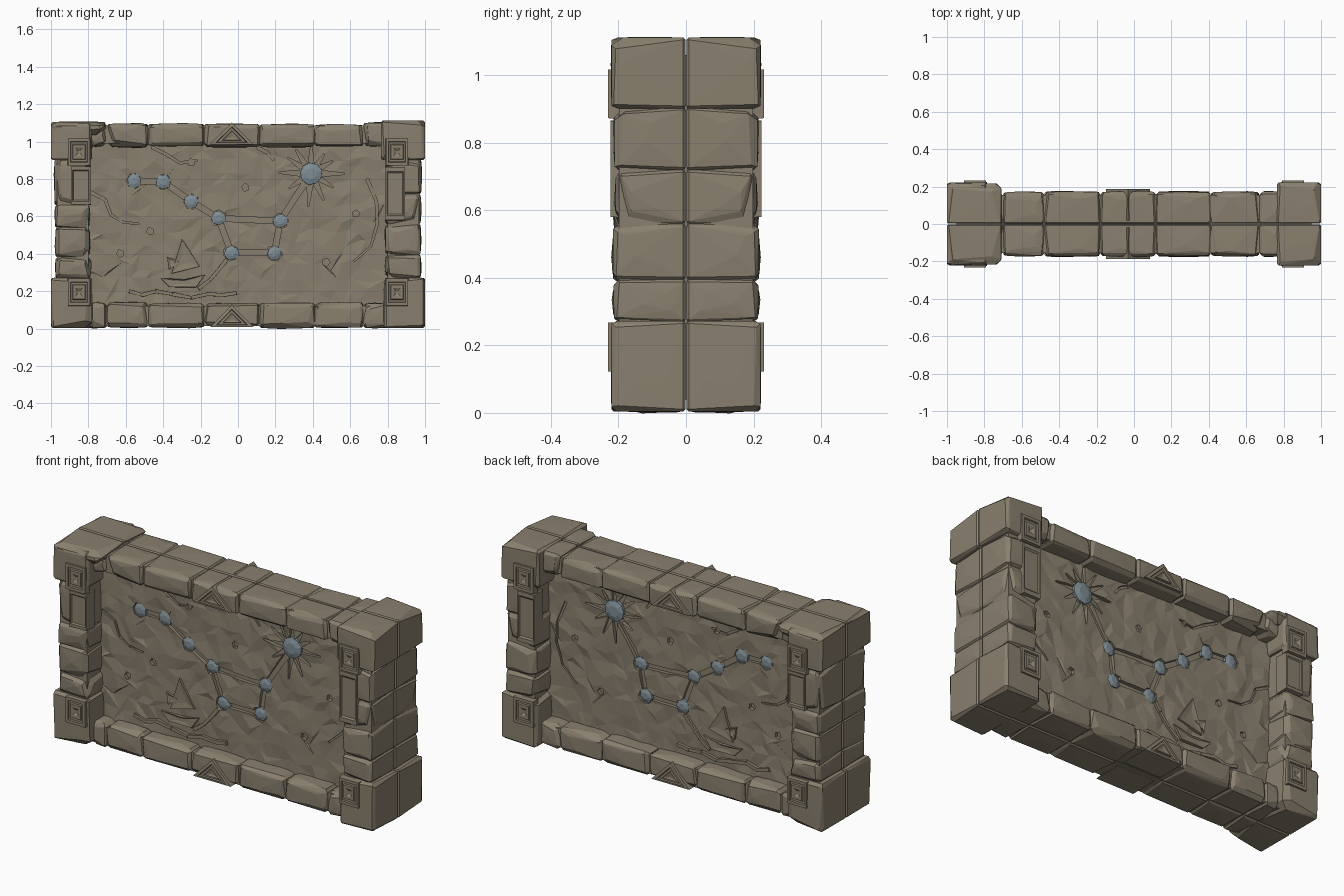
import bpy, bmesh, math, random
from mathutils import Vector

if "Cube" in bpy.data.objects:
    bpy.data.objects.remove(bpy.data.objects["Cube"])

random.seed(7)
R = random.uniform


def material(name, col):
    m = bpy.data.materials.new(name)
    m.diffuse_color = (*col, 1)
    m.use_nodes = True
    m.node_tree.nodes["Principled BSDF"].inputs["Base Color"].default_value = m.diffuse_color
    return m


STONE = material("weathered stone", (0.25, 0.215, 0.157))
CRYSTAL = material("pale blue crystal", (0.215, 0.27, 0.30))
PY = -0.083  # depth of the sunken panel


def finish(bm, name, mat, mirror=True):
    bmesh.ops.recalc_face_normals(bm, faces=bm.faces)
    me = bpy.data.meshes.new(name)
    bm.to_mesh(me)
    bm.free()
    me.materials.append(mat)
    ob = bpy.data.objects.new(name, me)
    bpy.context.collection.objects.link(ob)
    if mirror:
        add_mirror(ob)
    return ob


def add_mirror(ob):
    # the back is a mirror copy of the front
    m = ob.modifiers.new("back_half", 'MIRROR')
    m.use_axis = (False, True, False)
    m.use_mirror_merge = False


def stone(bm, x0, x1, z0, z1, y0, y1=-0.0015, c=0.022, bulge=0.006):
    """Roughly chamfered block: convex hull of cut corners plus bulging points."""
    lo, hi = Vector((x0, y0, z0)), Vector((x1, y1, z1))
    mid, half = (lo + hi) / 2, (hi - lo) / 2
    pts = []
    for sx in (-1, 1):
        for sy in (-1, 1):
            for sz in (-1, 1):
                s = (sx, sy, sz)
                k = 1.8 if random.random() < 0.2 and sy < 0 else 1
                for ax in range(3):
                    p = []
                    for a in range(3):
                        cut = c * k * R(0.3, 1.0)
                        if sy > 0:
                            cut = min(cut, 0.007)
                        p.append(mid[a] + s[a] * (half[a] - (0 if a == ax else cut)))
                    pts.append(p)
    for ax in range(3):
        for sg in (-1, 1):
            if ax == 1 and sg > 0:
                continue
            for _ in range(3):
                p = [mid[a] + half[a] * R(-0.7, 0.7) for a in range(3)]
                p[ax] = mid[ax] + sg * (half[ax] + R(0, bulge))
                pts.append(p)
    vs = [bm.verts.new(p) for p in pts]
    res = bmesh.ops.convex_hull(bm, input=vs)
    junk = {g for g in res["geom_interior"] + res["geom_unused"] if isinstance(g, bmesh.types.BMVert)}
    bmesh.ops.delete(bm, geom=list(junk), context='VERTS')


def relief(bm, pts, steps):
    """Stepped relief: an x-z outline scaled to each (scale, y) step."""
    n = len(pts)
    cx, cz = sum(p[0] for p in pts) / n, sum(p[1] for p in pts) / n
    rings = [[bm.verts.new((cx + (x - cx) * s, y, cz + (z - cz) * s)) for x, z in pts]
             for s, y in steps]
    for a, b in zip(rings, rings[1:]):
        for i in range(n):
            bm.faces.new((a[i], a[(i + 1) % n], b[(i + 1) % n], b[i]))
    bm.faces.new(rings[0])
    bm.faces.new(rings[-1])


def rect(x0, x1, z0, z1):
    return [(x0, z0), (x1, z0), (x1, z1), (x0, z1)]


def ngon(x, z, r, n, jit=0.0):
    a0 = R(0, 1)
    return [(x + r * (1 + R(-jit, jit)) * math.cos(a0 + i * math.tau / n),
             z + r * (1 + R(-jit, jit)) * math.sin(a0 + i * math.tau / n)) for i in range(n)]


def bar(p, q, w0, w1, ext=0.0):
    d = (Vector(q) - Vector(p)).normalized()
    p, q = Vector(p) - d * ext, Vector(q) + d * ext
    nx, nz = -d.y / 2, d.x / 2
    return [(p[0] + nx * w0, p[1] + nz * w0), (p[0] - nx * w0, p[1] - nz * w0),
            (q[0] - nx * w1, q[1] - nz * w1), (q[0] + nx * w1, q[1] + nz * w1)]


# corner blocks
bm = bmesh.new()
for x0, x1, z0, z1 in ((0.78, 0.999, 0.004, 0.272), (-0.999, -0.78, 0.004, 0.272),
                       (0.765, 0.999, 0.902, 1.112), (-0.999, -0.78, 0.902, 1.10)):
    stone(bm, x0, x1, z0, z1, -0.221, c=0.022, bulge=0.002)
stone(bm, -0.997, -0.71, 1.035, 1.106, -0.217, c=0.03, bulge=0.003)
finish(bm, "corner_blocks", STONE)

# column stones
bm = bmesh.new()
for sgn, zs in ((1, (0.27, 0.395, 0.56, 0.72, 0.905)), (-1, (0.27, 0.38, 0.54, 0.66, 0.905))):
    for z0, z1 in zip(zs, zs[1:]):
        xi, xo = R(0.785, 0.80), R(0.972, 0.982)
        a, b = sorted((sgn * xi, sgn * xo))
        stone(bm, a, b, z0, z1, -R(0.208, 0.216), c=0.027)
finish(bm, "column_stones", STONE)

# top and bottom rail stones
bm = bmesh.new()
xs = (-0.80, -0.70, -0.48, -0.18, 0.115, 0.41, 0.67, 0.80)
for z0, z1 in ((0.978, 1.094), (0.01, 0.133)):
    for x0, x1 in zip(xs, xs[1:]):
        stone(bm, x0 + 0.001, x1 - 0.001, z0 + R(-0.008, 0.006), z1 + R(-0.006, 0.006),
              -R(0.166, 0.173), c=0.024)
finish(bm, "rail_stones", STONE)

# core filling the joints
bm = bmesh.new()
for r, y in ((rect(0.80, 0.968, 0.03, 1.08), -0.198), (rect(-0.968, -0.80, 0.03, 1.08), -0.198),
             (rect(-0.8, 0.8, 0.99, 1.085), -0.155), (rect(-0.8, 0.8, 0.015, 0.12), -0.155)):
    relief(bm, r, ((1, -0.003), (1, y)))
relief(bm, rect(-0.95, 0.95, 0.04, 1.06), ((1, 0), (1, -0.05)))
finish(bm, "joint_core", STONE)

# carved frames: squares at corners, tall frames on columns, triangles on rails
bm = bmesh.new()
for s in (-1, 1):
    for z in (0.945, 0.195):
        relief(bm, rect(s * 0.85 - 0.062, s * 0.85 + 0.062, z - 0.075, z + 0.075),
               ((1, -0.19), (0.96, -0.2315), (0.74, -0.2315), (0.7, -0.2235), (0.55, -0.2235),
                (0.5, -0.2305), (0.3, -0.2305), (0.08, -0.222)))
for x0, x1, z0, z1 in ((0.785, 0.895, 0.575, 0.87), (-0.895, -0.785, 0.66, 0.87)):
    relief(bm, rect(x0, x1, z0, z1), ((1, -0.15), (0.96, -0.224), (0.8, -0.224), (0.74, -0.217)))
for zb, zt in ((0.985, 1.102), (0.008, 0.127)):
    relief(bm, [(-0.15, zb), (0.085, zb), (-0.0325, zt)],
           ((1, -0.02), (1, -0.186), (0.72, -0.188), (0.66, -0.179), (0.45, -0.179),
            (0.4, -0.187), (0.1, -0.183)))
finish(bm, "carved_frames", STONE)

# rough central panel
bm = bmesh.new()
NX, NZ = 26, 15
g = {}
for i in range(NX + 1):
    for j in range(NZ + 1):
        inner = 0 < i < NX and 0 < j < NZ
        jx, jz = (R(-0.024, 0.024), R(-0.024, 0.024)) if inner else (0, 0)
        g[i, j] = bm.verts.new((-0.83 + 1.66 * i / NX + jx, PY + R(-0.006, 0.006),
                                0.07 + 0.97 * j / NZ + jz))
for i in range(NX):
    for j in range(NZ):
        a, b, c, d = g[i, j], g[i + 1, j], g[i + 1, j + 1], g[i, j + 1]
        for f in (((a, b, c), (a, c, d)) if random.random() < 0.5 else ((a, b, d), (b, c, d))):
            bm.faces.new(f)
res = bmesh.ops.extrude_face_region(bm, geom=list(bm.faces), use_keep_orig=True)
for v in res["geom"]:
    if isinstance(v, bmesh.types.BMVert):
        v.co.y = -0.001
panel = finish(bm, "rough_panel", STONE, mirror=False)

# cutter: star lines, sun rays, pits and cracks
stars = [(-0.555, 0.79), (-0.40, 0.785), (-0.25, 0.68), (-0.105, 0.59),
         (-0.035, 0.405), (0.195, 0.405), (0.225, 0.575)]
sun = (0.39, 0.83)
bm = bmesh.new()


def cut(pts, deep=0.018):
    relief(bm, pts, ((1, -0.2), (1, PY + deep + R(-0.002, 0.002))))


for p, q in list(zip(stars, stars[1:])) + [(stars[6], stars[3]), (stars[6], sun)]:
    cut(bar(p, q, 0.03, 0.03))
for k in range(12):
    a, l = k * math.tau / 12 + R(-0.1, 0.1), R(0.12, 0.18)
    cut(bar(sun, (sun[0] + l * math.cos(a), sun[1] + l * math.sin(a)), 0.044, 0.007))
for x, z in stars:
    cut(ngon(x, z, 0.042, 7, 0.1))
for x, z in ((-0.47, 0.52), (0.04, 0.755), (0.63, 0.615), (0.47, 0.355), (-0.63, 0.4), (-0.25, 0.89)):
    cut(ngon(x, z, 0.021, 5, 0.15))
cracks = [[(0.69, 0.80), (0.74, 0.68), (0.745, 0.56), (0.71, 0.44), (0.62, 0.36)],
          [(-0.46, 0.97), (-0.38, 0.93), (-0.31, 0.885), (-0.22, 0.9)],
          [(-0.79, 0.73), (-0.71, 0.69), (-0.68, 0.61), (-0.62, 0.57), (-0.53, 0.56)],
          [(0.10, 0.97), (0.16, 0.94), (0.19, 0.90)]]
for cr in cracks:
    for k, (p, q) in enumerate(zip(cr, cr[1:])):
        cut(bar(p, q, 0.016 - 0.002 * k, 0.014 - 0.002 * k), 0.012)
cutter = finish(bm, "groove_cutter", STONE, mirror=False)
cutter.hide_render = True
cutter.display_type = 'WIRE'
bo = panel.modifiers.new("grooves", 'BOOLEAN')
bo.operation, bo.solver, bo.use_self, bo.object = 'DIFFERENCE', 'EXACT', True, cutter
add_mirror(panel)

# sailing boat and waves in relief
bm = bmesh.new()
for sail in ([(-0.36, 0.29), (-0.20, 0.33), (-0.30, 0.485)], [(-0.38, 0.385), (-0.31, 0.36), (-0.37, 0.31)],
             [(-0.42, 0.27), (-0.37, 0.22), (-0.22, 0.22), (-0.17, 0.29), (-0.28, 0.265)]):
    relief(bm, sail, ((1, PY + 0.03), (0.94, PY - 0.013), (0.4, PY - 0.008)))
for line in ([(-0.58, 0.20), (-0.51, 0.18), (-0.44, 0.20), (-0.35, 0.185), (-0.25, 0.165),
              (-0.16, 0.185), (-0.08, 0.18), (-0.01, 0.19)],
             [(-0.21, 0.215), (-0.15, 0.26), (-0.09, 0.33), (-0.06, 0.37)]):
    for p, q in zip(line, line[1:]):
        relief(bm, bar(p, q, R(0.02, 0.026), R(0.018, 0.024), 0.006),
               ((1, PY + 0.03), (0.88, PY - R(0.01, 0.014))))
finish(bm, "boat_and_waves", STONE)

# crystal stars and sun
bm = bmesh.new()
for x, z in stars:
    relief(bm, ngon(x, z, 0.041, 7, 0.1), ((1, PY + 0.03), (0.98, PY + 0.006), (0.45, PY - 0.001)))
relief(bm, ngon(*sun, 0.062, 9, 0.06), ((1, PY + 0.03), (0.98, PY + 0.004), (0.5, PY - 0.005)))
finish(bm, "crystal_stars", CRYSTAL)
